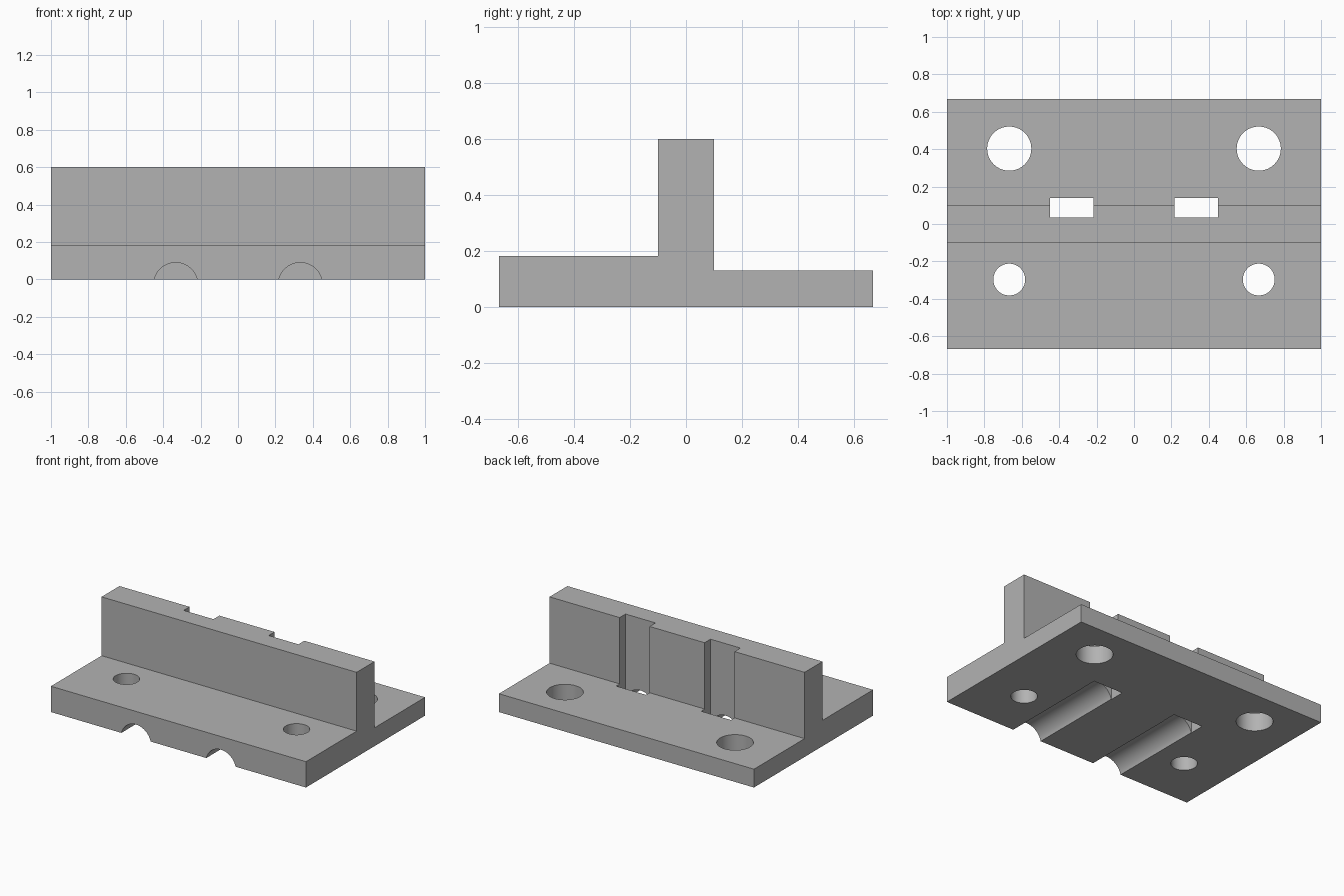
import bpy, bmesh, math
from mathutils import Matrix

cube = bpy.data.objects.get("Cube")
if cube:
    bpy.data.objects.remove(cube, do_unlink=True)

grey = bpy.data.materials.new("plain grey")
grey.use_nodes = True
colour = (0.45, 0.45, 0.45, 1)
grey.diffuse_color = colour
grey.node_tree.nodes["Principled BSDF"].inputs["Base Color"].default_value = colour


def add_object(name, bm):
    bmesh.ops.recalc_face_normals(bm, faces=bm.faces)
    mesh = bpy.data.meshes.new(name)
    bm.to_mesh(mesh)
    bm.free()
    mesh.materials.append(grey)
    obj = bpy.data.objects.new(name, mesh)
    bpy.context.collection.objects.link(obj)
    return obj


def cylinder(name, radius, depth, matrix):
    bm = bmesh.new()
    bmesh.ops.create_cone(bm, cap_ends=True, segments=64, radius1=radius,
                          radius2=radius, depth=depth, matrix=matrix)
    return add_object(name, bm)


def box(name, centre, size):
    bm = bmesh.new()
    bmesh.ops.create_cube(bm, size=1, matrix=Matrix.Translation(centre) @ Matrix.Diagonal((*size, 1)))
    return add_object(name, bm)


# Bracket body: stepped T profile extruded along x
profile = [(-0.667, 0), (0.667, 0), (0.667, 0.13), (0.1, 0.13),
           (0.1, 0.6), (-0.1, 0.6), (-0.1, 0.183), (-0.667, 0.183)]
bm = bmesh.new()
face = bm.faces.new([bm.verts.new((-1, y, z)) for y, z in profile])
side = bmesh.ops.extrude_face_region(bm, geom=[face])["geom"]
bmesh.ops.translate(bm, vec=(2, 0, 0), verts=[v for v in side if isinstance(v, bmesh.types.BMVert)])
bracket = add_object("bracket", bm)

# Cutters: bolt holes, cable grooves and vertical slots on each side
cutters = []
for s, label in ((1, "left"), (-1, "right")):
    for y, radius, end in ((-0.297, 0.085, "front"), (0.403, 0.118, "back")):
        cutters.append(cylinder(f"{label}_{end}_hole_cutter", radius, 1,
                                Matrix.Translation((s * 0.667, y, 0))))
    along_y = Matrix.Translation((s * 0.333, -0.36, -0.028)) @ Matrix.Rotation(math.pi / 2, 4, "X")
    cutters.append(cylinder(f"{label}_groove_cutter", 0.118, 0.9, along_y))
    cutters.append(box(f"{label}_slot_cutter", (s * 0.333, 0.087, 0.3), (0.234, 0.106, 1)))

for cutter in cutters:
    cutter.hide_render = True
    cut = bracket.modifiers.new(cutter.name, "BOOLEAN")
    cut.operation = "DIFFERENCE"
    cut.solver = "EXACT"
    cut.object = cutter

# Apply the cuts, remove the cutters and smooth the round walls
bpy.ops.object.select_all(action="DESELECT")
bpy.context.view_layer.objects.active = bracket
bracket.select_set(True)
for name in [m.name for m in bracket.modifiers]:
    bpy.ops.object.modifier_apply(modifier=name)
for cutter in cutters:
    bpy.data.objects.remove(cutter, do_unlink=True)
bpy.ops.object.shade_smooth_by_angle(angle=math.radians(30))
